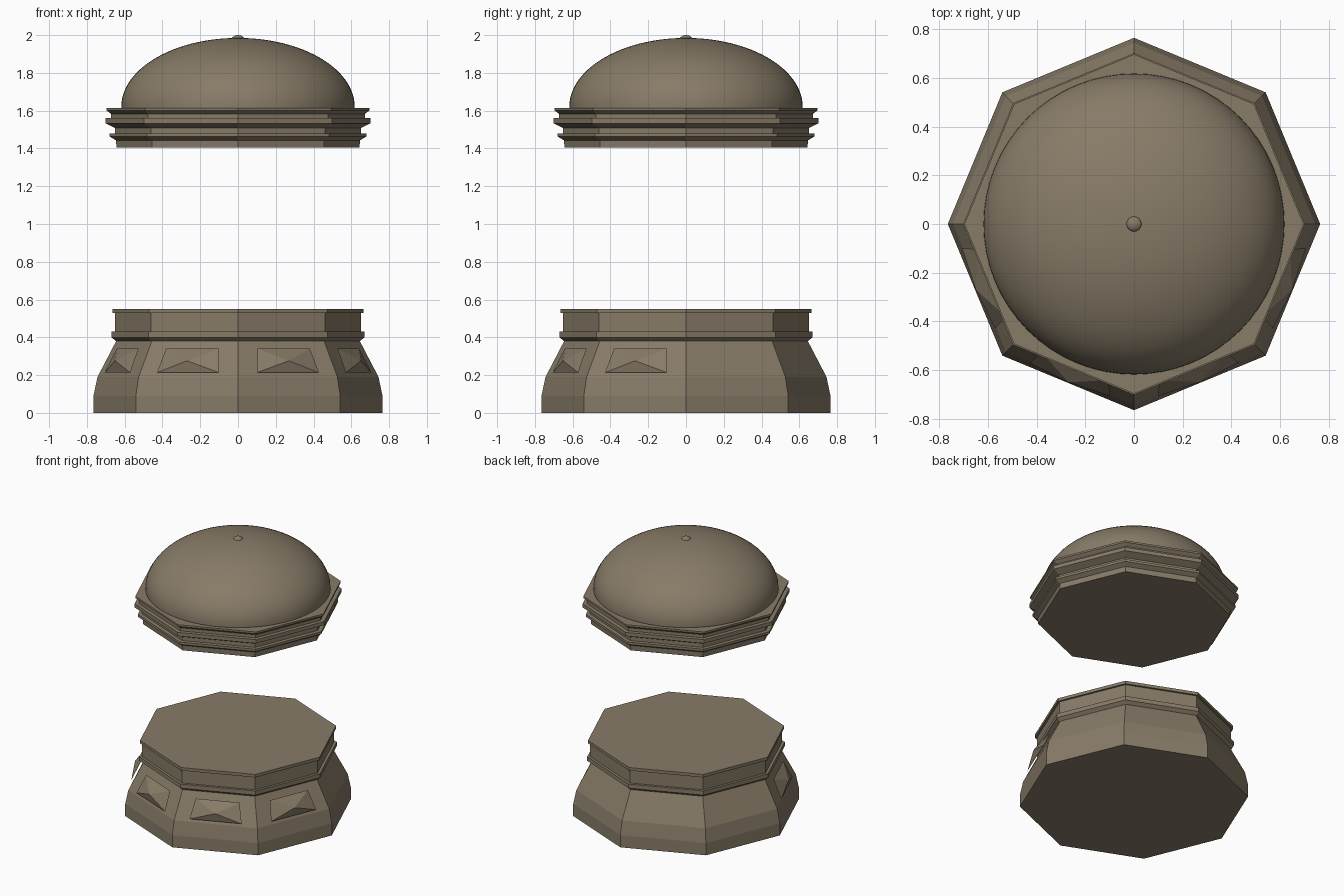
import bpy, bmesh, math
from mathutils import Vector

cube = bpy.data.objects.get("Cube")
if cube:
    bpy.data.objects.remove(cube, do_unlink=True)

stone = bpy.data.materials.new("weathered stone")
stone.use_nodes = True
COLOR = (0.245, 0.2, 0.138, 1)
stone.diffuse_color = COLOR
stone.node_tree.nodes["Principled BSDF"].inputs["Base Color"].default_value = COLOR


def add_object(name, bm, smooth=False):
    bmesh.ops.recalc_face_normals(bm, faces=bm.faces)
    mesh = bpy.data.meshes.new(name)
    bm.to_mesh(mesh)
    bm.free()
    mesh.materials.append(stone)
    obj = bpy.data.objects.new(name, mesh)
    bpy.context.collection.objects.link(obj)
    if smooth:
        mesh.shade_smooth()
    return obj


def turned(name, profile, sides, smooth=False):
    """Solid made by sweeping a (radius, height) profile round z, capped at both ends."""
    bm = bmesh.new()
    rings = []
    for r, z in profile:
        rings.append([bm.verts.new((r * math.cos(math.tau * i / sides),
                                    r * math.sin(math.tau * i / sides), z))
                      for i in range(sides)])
    for low, high in zip(rings, rings[1:]):
        for i in range(sides):
            j = (i + 1) % sides
            bm.faces.new((low[i], low[j], high[j], high[i]))
    bm.faces.new(rings[0][::-1])
    bm.faces.new(rings[-1])
    return add_object(name, bm, smooth)


# Octagonal pedestal with moulding, neck and top rim
turned("pedestal", [
    (0.765, 0), (0.765, 0.09), (0.744, 0.19), (0.645, 0.38),
    (0.67, 0.4), (0.67, 0.43), (0.65, 0.43),
    (0.65, 0.528), (0.665, 0.528), (0.665, 0.55)], 8)

# Octagonal cornice under the dome
turned("cornice", [
    (0.643, 1.405), (0.646, 1.443), (0.68, 1.463), (0.68, 1.48),
    (0.65, 1.48), (0.65, 1.508), (0.702, 1.533), (0.702, 1.56),
    (0.672, 1.56), (0.672, 1.583), (0.697, 1.602), (0.697, 1.615)], 8)

# Round dome: a quarter ellipse with a short foot
STEPS = 24
arc = [(0.618 * math.cos(a), 1.62 + 0.365 * math.sin(a))
       for a in (math.pi / 2 * i / STEPS for i in range(STEPS))]
arc.append((0.005, 1.985))
turned("dome", [(0.618, 1.61)] + arc, 64, smooth=True)

# Small finial on the crown
bm = bmesh.new()
bmesh.ops.create_uvsphere(bm, u_segments=16, v_segments=10, radius=1)
bmesh.ops.scale(bm, vec=(0.032, 0.032, 0.02), verts=bm.verts)
bmesh.ops.translate(bm, vec=(0, 0, 1.98), verts=bm.verts)
add_object("finial", bm, smooth=True)

# Pyramid studs on the four front-facing sides of the pedestal
for k in range(4):
    angle = math.radians(-157.5 + 45 * k)
    out = Vector((math.cos(angle), math.sin(angle), 0))
    side = Vector((-out.y, out.x, 0))

    def at(u, d, z):
        return out * d + side * u + Vector((0, 0, z))

    bm = bmesh.new()
    base = [bm.verts.new(at(*p)) for p in (
        (-0.178, 0.691, 0.213), (0.178, 0.691, 0.213),
        (0.15, 0.632, 0.34), (-0.15, 0.632, 0.34))]
    tip = bm.verts.new(at(0, 0.704, 0.276))
    for i in range(4):
        bm.faces.new((base[i], base[(i + 1) % 4], tip))
    bm.faces.new(base[::-1])
    add_object(f"pyramid_stud_{k + 1}", bm)
